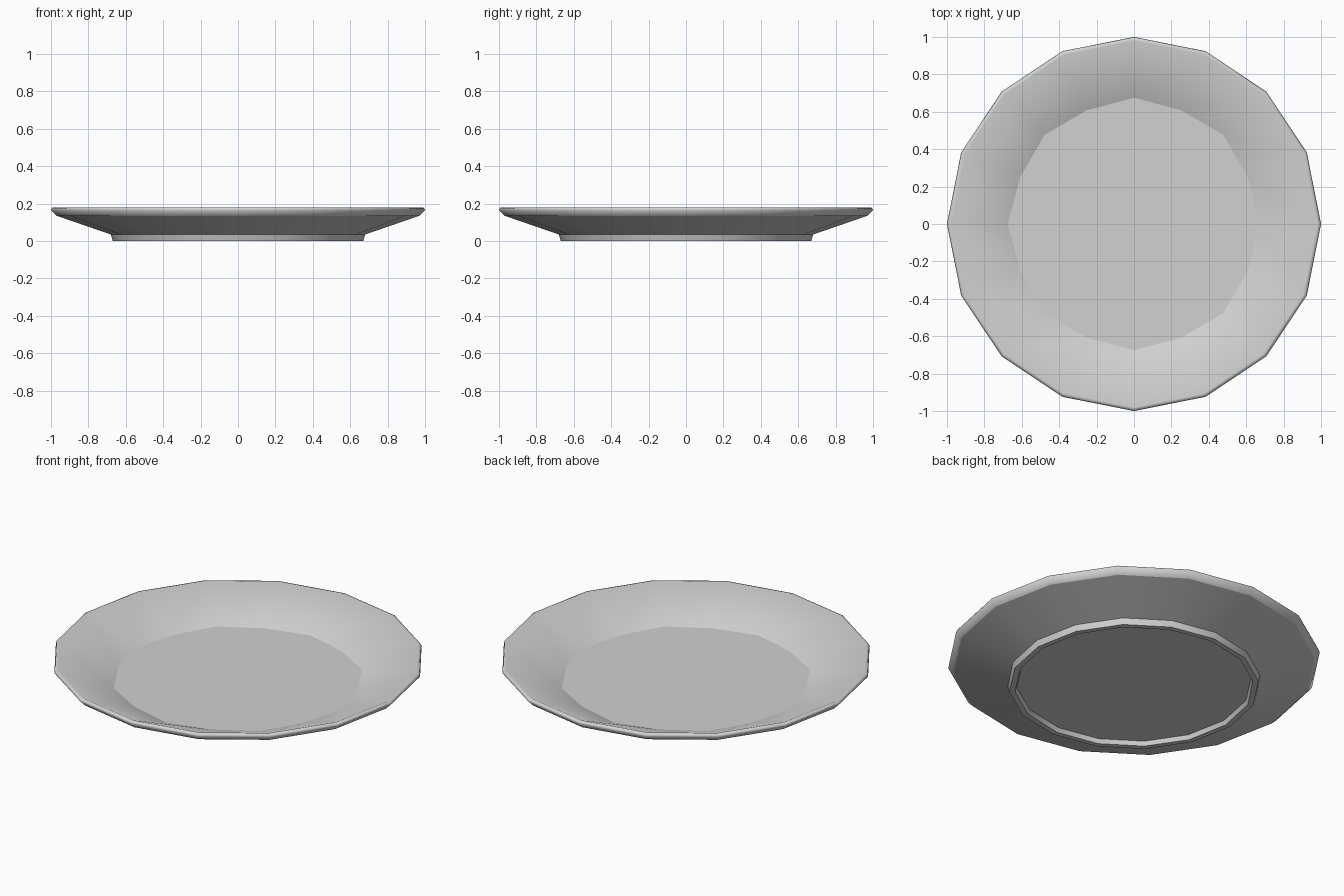
import bpy
import bmesh
from math import cos, sin, pi

if "Cube" in bpy.data.objects:
    bpy.data.objects.remove(bpy.data.objects["Cube"], do_unlink=True)

SIDES = 16

# Cross-section from the recess under the foot, round the rim, to the well:
# radius, height, whether the ring is a hard crease
PROFILE = [
    (0.63, 0.025, True),    # recess edge
    (0.64, 0.0, True),      # foot, inside
    (0.67, 0.0, True),      # foot, outside
    (0.68, 0.035, True),    # foot meets wall
    (0.97, 0.135, True),    # underside of rim
    (1.0, 0.165, False),    # widest point
    (0.995, 0.177, False),  # rim top, outside
    (0.98, 0.18, False),    # rim top, inside
    (0.675, 0.05, True),    # well edge
]

# Glaze
glaze = bpy.data.materials.new("pale_grey_glaze")
glaze.use_nodes = True
colour = (0.64, 0.64, 0.64, 1.0)
glaze.diffuse_color = colour
shader = next(n for n in glaze.node_tree.nodes if n.type == "BSDF_PRINCIPLED")
shader.inputs["Base Color"].default_value = colour

# Plate body, one ring of vertices per profile point
bm = bmesh.new()
rings = []
for radius, height, crease in PROFILE:
    ring = []
    for i in range(SIDES):
        r = radius
        if radius == PROFILE[-1][0] and i % 2:
            r *= 0.975      # the well is slightly eight-sided
        a = 2 * pi * i / SIDES
        ring.append(bm.verts.new((r * cos(a), r * sin(a), height)))
    rings.append(ring)

for lower, upper in zip(rings, rings[1:]):
    for i in range(SIDES):
        j = (i + 1) % SIDES
        bm.faces.new((lower[i], lower[j], upper[j], upper[i])).smooth = True

# Flat recess and flat well
bm.faces.new(rings[0])
bm.faces.new(rings[-1])
bmesh.ops.recalc_face_normals(bm, faces=bm.faces[:])

# Hard creases
for ring, (radius, height, crease) in zip(rings, PROFILE):
    for i in range(SIDES):
        bm.edges.get((ring[i], ring[(i + 1) % SIDES])).smooth = not crease

mesh = bpy.data.meshes.new("plate")
bm.to_mesh(mesh)
bm.free()
mesh.materials.append(glaze)
plate = bpy.data.objects.new("plate", mesh)
bpy.context.collection.objects.link(plate)
